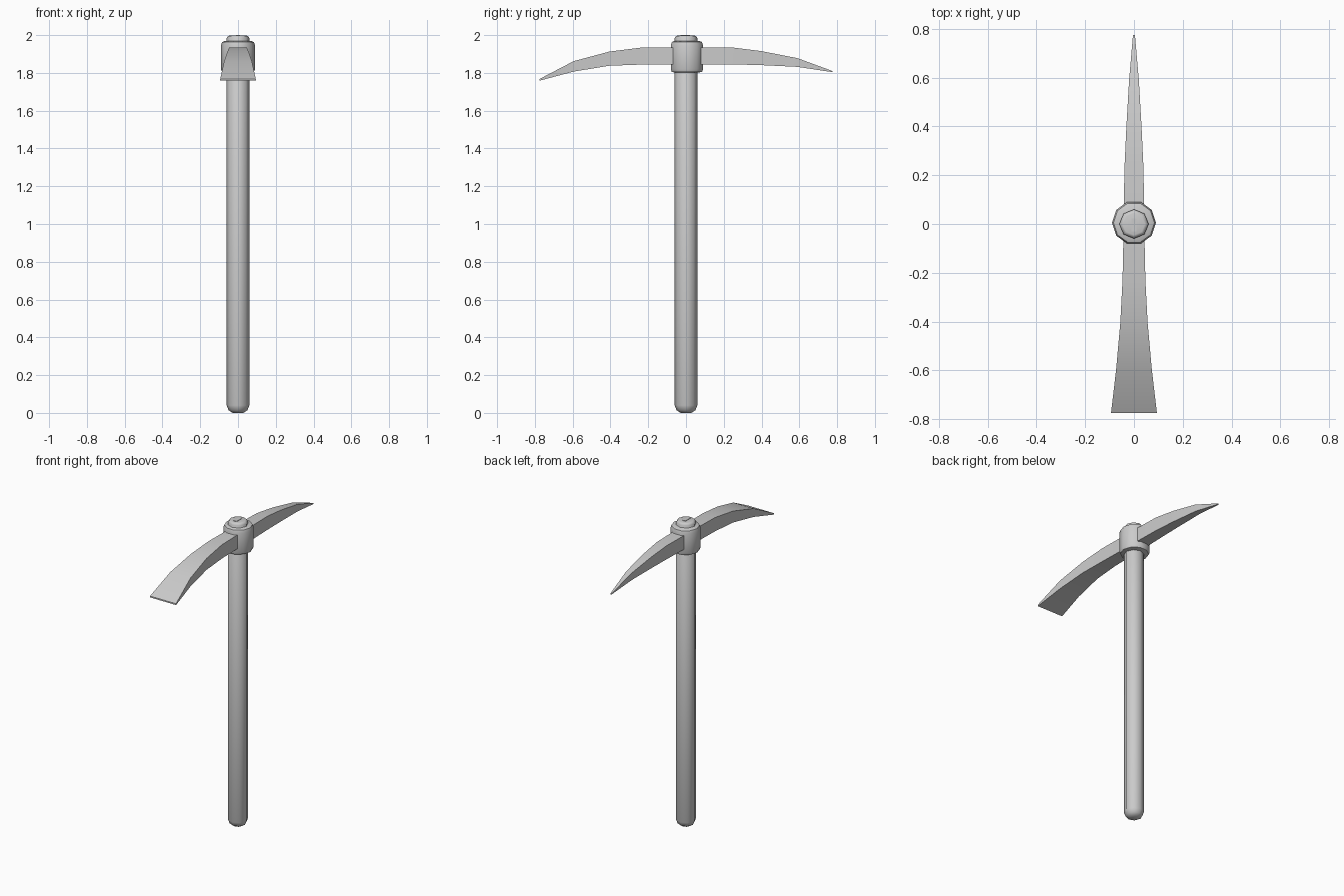
import bpy, bmesh, math

cube = bpy.data.objects.get("Cube")
if cube:
    bpy.data.objects.remove(cube)

grey = bpy.data.materials.new("plain grey")
grey.use_nodes = True
grey.diffuse_color = (0.6, 0.6, 0.6, 1)
grey.node_tree.nodes["Principled BSDF"].inputs["Base Color"].default_value = (0.6, 0.6, 0.6, 1)


def loft(name, rings, angle):
    """Skin a list of equal-length point rings, cap both ends and shade."""
    bm = bmesh.new()
    loops = [[bm.verts.new(p) for p in ring] for ring in rings]
    for a, b in zip(loops, loops[1:]):
        for i in range(len(a)):
            j = (i + 1) % len(a)
            bm.faces.new((a[i], a[j], b[j], b[i]))
    bm.faces.new(loops[0])
    bm.faces.new(loops[-1])
    bmesh.ops.recalc_face_normals(bm, faces=bm.faces)
    mesh = bpy.data.meshes.new(name)
    bm.to_mesh(mesh)
    bm.free()
    mesh.materials.append(grey)
    obj = bpy.data.objects.new(name, mesh)
    bpy.context.collection.objects.link(obj)
    bpy.ops.object.select_all(action='DESELECT')
    obj.select_set(True)
    bpy.context.view_layer.objects.active = obj
    bpy.ops.object.shade_smooth_by_angle(angle=math.radians(angle))
    return obj


def turned(name, profile, sides, y=0.0, angle=46):
    """Turn a (radius, height) profile about the upright axis."""
    rings = []
    for r, z in profile:
        turns = [math.tau * i / sides for i in range(sides)]
        rings.append([(r * math.cos(t), y + r * math.sin(t), z) for t in turns])
    return loft(name, rings, angle)


def blade(name, stations):
    """Rectangular sections: (y, half width, bottom, top)."""
    rings = [[(-w, y, lo), (w, y, lo), (w, y, hi), (-w, y, hi)]
             for y, w, lo, hi in stations]
    return loft(name, rings, 30)


# Shaft with rounded butt and a chamfered end above the head
turned("handle", [(0.028, 0), (0.05, 0.014), (0.06, 0.04), (0.06, 1.985),
                  (0.052, 1.995), (0.045, 1.997)], 8)

# Collar around the shaft
turned("head_collar", [(0.072, 1.803), (0.085, 1.806), (0.09, 1.82), (0.09, 1.945),
                       (0.084, 1.963), (0.07, 1.969)], 10, 0.005)

# Broad, downswept cutting blade at the front
blade("adze_blade", [
    (0, 0.042, 1.844, 1.935), (-0.235, 0.047, 1.844, 1.934),
    (-0.405, 0.056, 1.838, 1.913), (-0.595, 0.073, 1.807, 1.862),
    (-0.775, 0.094, 1.759, 1.768)])

# Tapering point at the back
blade("pick_point", [
    (0, 0.044, 1.844, 1.935), (0.25, 0.038, 1.845, 1.934),
    (0.4, 0.031, 1.841, 1.915), (0.59, 0.02, 1.832, 1.878),
    (0.775, 0.004, 1.804, 1.81)])

# Small wedge driven into the top of the shaft
wedge = blade("wedge", [(-0.03, 0.011, 1.99, 2.0), (0.022, 0.011, 1.99, 2.0)])
